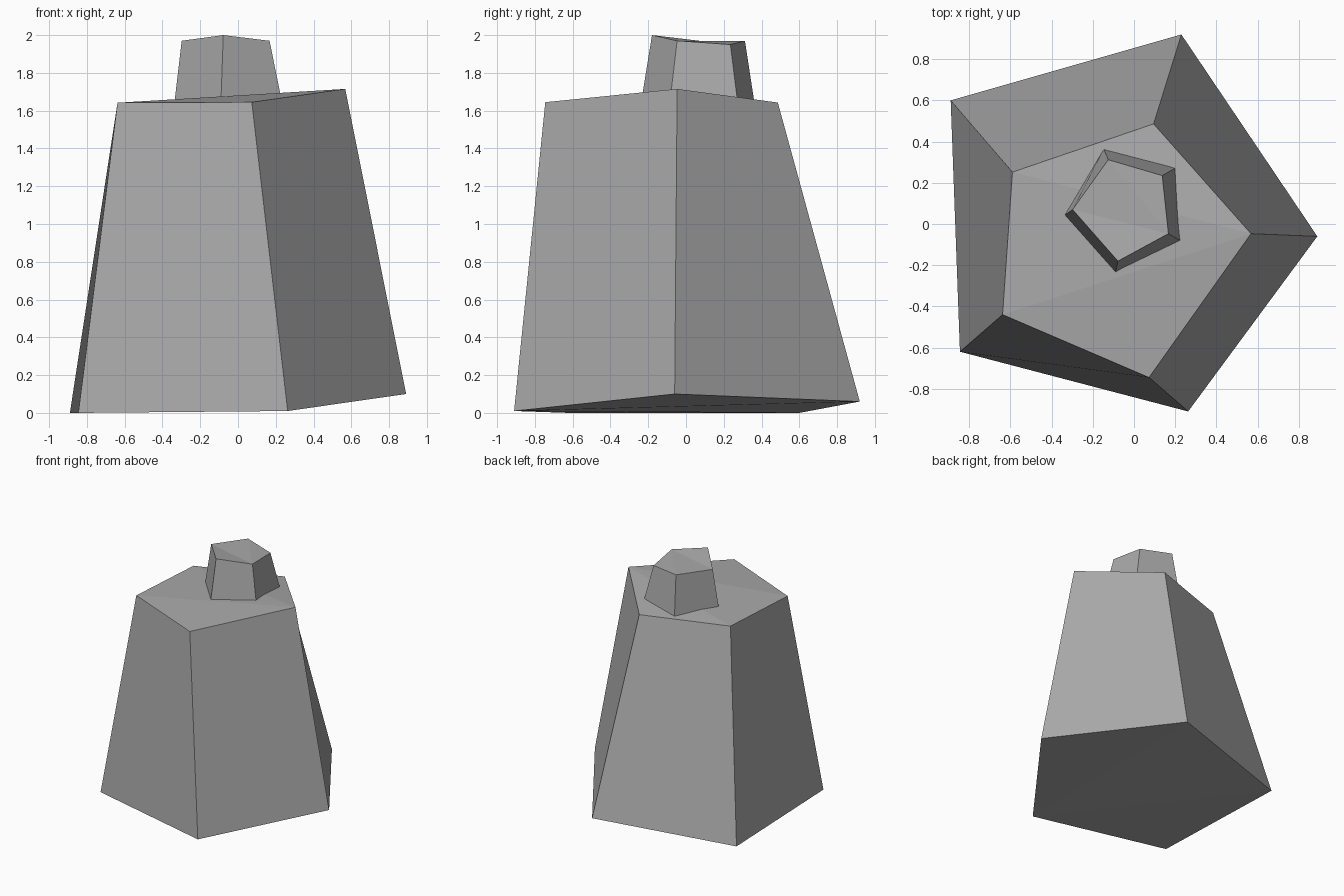
import bpy, bmesh

if "Cube" in bpy.data.objects:
    bpy.data.objects.remove(bpy.data.objects["Cube"])

stone = bpy.data.materials.new("grey stone")
stone.diffuse_color = (0.4, 0.4, 0.4, 1)
stone.use_nodes = True
stone.node_tree.nodes["Principled BSDF"].inputs["Base Color"].default_value = stone.diffuse_color


def rough_prism(name, bottom, top):
    """Irregular tapered prism between two matching rings of corners."""
    bm = bmesh.new()
    low = [bm.verts.new(p) for p in bottom]
    high = [bm.verts.new(p) for p in top]
    n = len(low)
    for i in range(n):
        j = (i + 1) % n
        bm.faces.new((low[i], low[j], high[j], high[i]))
    # the uneven end caps are fans: the top from the raised corner, the bottom from the last
    for i in range(1, n - 1):
        bm.faces.new((high[0], high[i], high[i + 1]))
        bm.faces.new((low[-1], low[i], low[i - 1]))
    bmesh.ops.recalc_face_normals(bm, faces=bm.faces)
    mesh = bpy.data.meshes.new(name)
    bm.to_mesh(mesh)
    bm.free()
    mesh.materials.append(stone)
    obj = bpy.data.objects.new(name, mesh)
    bpy.context.collection.objects.link(obj)
    return obj


# tapering five-sided body, corners counter-clockwise from the right
rough_prism("body",
            [(0.89, -0.06, 0.10), (0.23, 0.92, 0.06), (-0.89, 0.60, 0.0),
             (-0.845, -0.62, 0.0), (0.263, -0.91, 0.01)],
            [(0.568, -0.047, 1.715), (0.095, 0.486, 1.643), (-0.59, 0.252, 1.64),
             (-0.638, -0.44, 1.642), (0.073, -0.745, 1.645)])

# small five-sided knob, sunk slightly into the body
rough_prism("knob",
            [(0.236, -0.087, 1.63), (0.207, 0.275, 1.63), (-0.147, 0.364, 1.63),
             (-0.338, 0.042, 1.63), (-0.091, -0.24, 1.63)],
            [(0.167, -0.047, 1.97), (0.137, 0.235, 1.95), (-0.125, 0.312, 1.97),
             (-0.298, 0.07, 1.97), (-0.078, -0.18, 2.0)])
